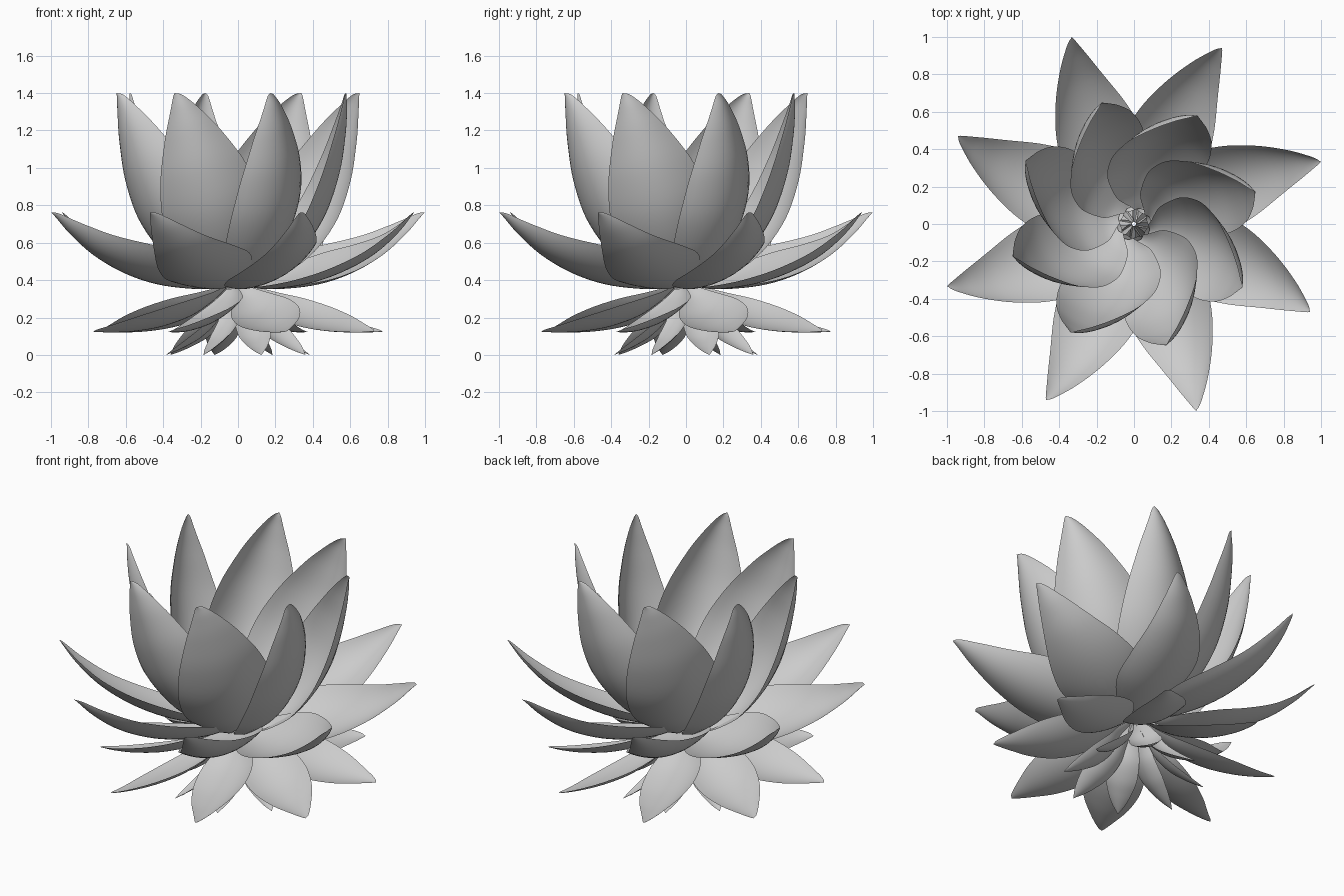
import bpy, bmesh, math
from mathutils import Vector, Matrix

if "Cube" in bpy.data.objects:
    bpy.data.objects.remove(bpy.data.objects["Cube"])


def catmull(points, steps):
    """Smooth curve through the given points."""
    p = [Vector(q) for q in points]
    p = [2 * p[0] - p[1]] + p + [2 * p[-1] - p[-2]]
    out = []
    for i in range(1, len(p) - 2):
        a, b, c, d = p[i - 1:i + 3]
        for k in range(steps):
            t = k / steps
            out.append(0.5 * (2 * b + (c - a) * t + (2 * a - 5 * b + 4 * c - d) * t * t
                              + (3 * b - a - 3 * c + d) * t ** 3))
    return out + [p[-2]]


def petal_ring(name, rows, angle, roll, cup, sway, count=8, cols=14):
    """Ring of cupped petals; rows are (radius, height, half width) from base to tip.
    Each petal is rolled about its base-to-tip line so neighbours overlap in a spiral,
    and sways sideways in the middle."""
    line = catmull(rows, 5)
    base = Vector((rows[0][0], 0, rows[0][1]))
    tip = Vector((rows[-1][0], 0, rows[-1][1]))
    twist = Matrix.Rotation(math.radians(roll), 3, tip - base)
    bm = bmesh.new()
    for n in range(count):
        spin = Matrix.Rotation(math.radians(angle) + n * math.tau / count, 3, 'Z')
        grid = []
        for i, (u, z, w) in enumerate(line):
            tangent = line[min(i + 1, len(line) - 1)] - line[max(i - 1, 0)]
            normal = Vector((-tangent.y, 0, tangent.x)).normalized()
            w = max(w, 0)
            shift = sway * math.sin(math.pi * i / (len(line) - 1))
            row = []
            for j in range(cols + 1):
                s = 2 * j / cols - 1
                co = Vector((u, w * s + shift, z)) + normal * (cup * w * s * s)
                row.append(bm.verts.new(spin @ (base + twist @ (co - base))))
            grid.append(row)
        for a, b in zip(grid, grid[1:]):
            for j in range(cols):
                bm.faces.new((a[j], b[j], b[j + 1], a[j + 1]))
        # close the tip to a single point
        bmesh.ops.pointmerge(bm, verts=grid[-1], merge_co=grid[-1][0].co.copy())
    for f in bm.faces:
        f.smooth = True
    mesh = bpy.data.meshes.new(name)
    bm.to_mesh(mesh)
    bm.free()
    obj = bpy.data.objects.new(name, mesh)
    bpy.context.collection.objects.link(obj)
    return obj


# upright inner petals
petal_ring("inner_petals", [
    (0.10, 0.365, 0.05), (0.20, 0.418, 0.17), (0.355, 0.53, 0.25), (0.505, 0.725, 0.27),
    (0.60, 0.95, 0.228), (0.648, 1.16, 0.148), (0.667, 1.305, 0.073), (0.670, 1.378, 0.028),
    (0.672, 1.40, 0)],
    14.8, 33, 0.46, 0.03)

# wide spreading petals
petal_ring("outer_petals", [
    (0.09, 0.365, 0.06), (0.21, 0.358, 0.17), (0.42, 0.383, 0.242), (0.62, 0.442, 0.220),
    (0.80, 0.532, 0.157), (0.94, 0.642, 0.088), (1.03, 0.737, 0.027), (1.053, 0.762, 0)],
    18.4, 19, 0.34, 0.025)

# drooping petals under the flower
petal_ring("drooping_petals", [
    (0.07, 0.355, 0.03), (0.14, 0.29, 0.09), (0.26, 0.212, 0.160), (0.42, 0.156, 0.172),
    (0.58, 0.128, 0.133), (0.71, 0.120, 0.070), (0.795, 0.122, 0.022), (0.815, 0.124, 0)],
    17.9, 18, 0.27, 0.02)

# small sepals at the bottom
petal_ring("bottom_sepals", [
    (0.01, 0.365, 0.02), (0.07, 0.275, 0.06), (0.12, 0.178, 0.085), (0.20, 0.10, 0.09),
    (0.28, 0.052, 0.068), (0.35, 0.02, 0.037), (0.405, 0.0, 0)],
    18, 20, 0.3, 0.01)
